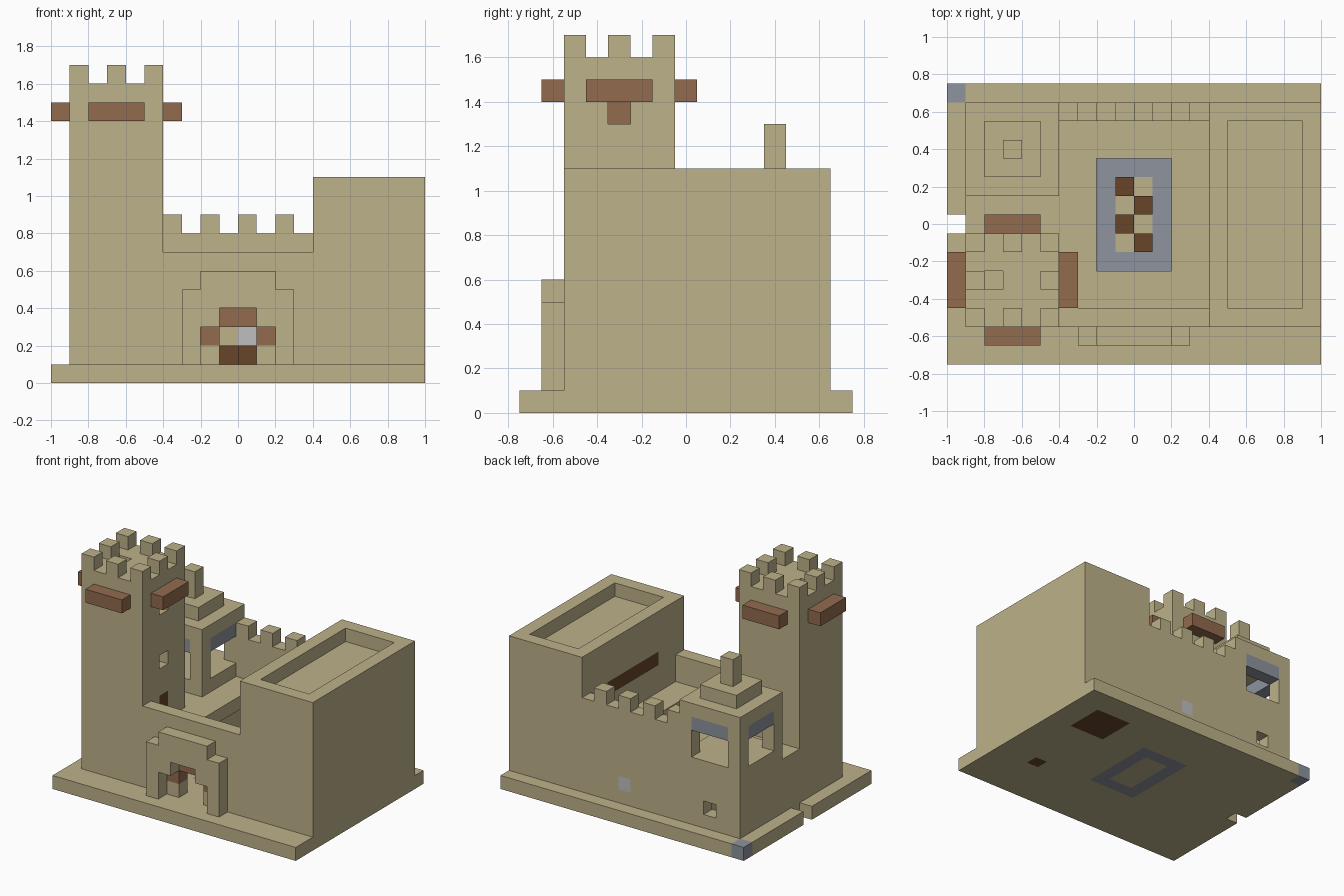
import bpy
import bmesh
from math import radians

UNIT = 0.1  # edge length of one building block

cube = bpy.data.objects.get("Cube")
if cube:
    bpy.data.objects.remove(cube, do_unlink=True)


def make_material(name, rgb):
    mat = bpy.data.materials.new(name)
    mat.use_nodes = True
    mat.diffuse_color = (*rgb, 1)
    mat.node_tree.nodes["Principled BSDF"].inputs["Base Color"].default_value = (*rgb, 1)
    return mat


SAND, WOOD, DARK, SLATE, PALE = range(5)
MATERIALS = [
    make_material("sandstone", (0.51, 0.445, 0.254)),
    make_material("brown wood", (0.288, 0.147, 0.076)),
    make_material("dark wood", (0.138, 0.058, 0.023)),
    make_material("slate blue", (0.266, 0.292, 0.342)),
    make_material("pale grey", (0.52, 0.52, 0.52)),
]


def cells(x0, x1, y0, y1, z0, z1):
    """All grid blocks inside a box, counted from the front right bottom corner."""
    return {(x, y, z) for x in range(x0, x1) for y in range(y0, y1) for z in range(z0, z1)}


def build(name, add, cut=(), paint=(), color=SAND):
    """Join boxes, carve boxes out, recolour boxes, and skin the result."""
    solid = {c: color for box in add for c in cells(*box)}
    for box in cut:
        for c in cells(*box):
            solid.pop(c, None)
    for mat, box in paint:
        for c in cells(*box) & solid.keys():
            solid[c] = mat

    bm = bmesh.new()
    verts = {}

    def vert(p):
        if p not in verts:
            verts[p] = bm.verts.new(((p[0] - 10) * UNIT, (p[1] - 7.5) * UNIT, p[2] * UNIT))
        return verts[p]

    for cell, mat in solid.items():
        for axis in range(3):
            b, c = (axis + 1) % 3, (axis + 2) % 3
            for side in (0, 1):
                near = list(cell)
                near[axis] += 2 * side - 1
                if tuple(near) in solid:
                    continue
                quad = []
                for db, dc in ((0, 0), (1, 0), (1, 1), (0, 1)):
                    p = list(cell)
                    p[axis] += side
                    p[b] += db
                    p[c] += dc
                    quad.append(vert(tuple(p)))
                face = bm.faces.new(quad if side else quad[::-1])
                face.material_index = mat
    bmesh.ops.dissolve_limit(bm, angle_limit=radians(1), verts=bm.verts[:],
                             edges=bm.edges[:], delimit={'MATERIAL'})
    mesh = bpy.data.meshes.new(name)
    bm.to_mesh(mesh)
    bm.free()
    for mat in MATERIALS:
        mesh.materials.append(mat)
    obj = bpy.data.objects.new(name, mesh)
    bpy.context.collection.objects.link(obj)
    return obj


# Ground slab with side notch, slate pool border, corner stone and buried wood
build("base", [(0, 20, 0, 15, 0, 1)],
      cut=[(0, 1, 7, 8, 0, 1)],
      paint=[(SLATE, (8, 12, 5, 11, 0, 1)), (SAND, (9, 11, 6, 10, 0, 1)),
             (SLATE, (0, 1, 14, 15, 0, 1)),
             (DARK, (15, 18, 10, 13, 0, 1)), (DARK, (16, 17, 4, 5, 0, 1))])

# Lower storey with the hall, the light well and the small back window
build("lower_storey", [(1, 14, 2, 14, 1, 5)],
      cut=[(7, 13, 3, 13, 1, 4), (8, 12, 5, 11, 1, 5), (9, 11, 2, 3, 1, 3),
           (2, 5, 10, 13, 1, 5), (3, 4, 13, 14, 2, 3)],
      paint=[(WOOD, (8, 9, 2, 3, 2, 3)), (WOOD, (11, 12, 2, 3, 2, 3)),
             (WOOD, (9, 11, 2, 3, 3, 4)), (PALE, (10, 11, 13, 14, 2, 3))])

# Staggered stools in the hall
build("stools", [(9 + (y % 2 == 0), 10 + (y % 2 == 0), y, y + 1, 1, 2) for y in range(6, 10)],
      color=DARK)

# Curtain walls
build("front_wall", [(6, 14, 2, 3, 5, 7)])
build("back_wall", [(6, 14, 13, 14, 5, 8)] + [(x, x + 1, 13, 14, 8, 9) for x in range(6, 14, 2)])

# Stepped gate porch
build("gate_porch", [(7, 13, 1, 2, 1, 5), (8, 12, 1, 2, 5, 6)],
      cut=[(8, 12, 1, 2, 1, 3), (9, 11, 1, 2, 3, 4)])

# Tall tower with battlements, roof hatch, windows and courtyard door
merlons = [(x, x + 1, y, y + 1, 16, 17) for x in (1, 3, 5) for y in (2, 4, 6) if (x, y) != (3, 4)]
build("tower", [(1, 6, 2, 7, 5, 16)] + merlons,
      cut=[(2, 3, 4, 5, 15, 16)] + [(5, 6, 4, 5, z, z + 1) for z in (9, 13)],
      paint=[(WOOD, (4, 5, 4, 5, 13, 14)), (DARK, (5, 6, 4, 5, 5, 7))])

# Wooden beams on the four tower faces
for side, box in {"front": (2, 5, 1, 2), "back": (2, 5, 7, 8),
                  "right": (0, 1, 3, 6), "left": (6, 7, 3, 6)}.items():
    build("tower_beam_" + side, [(*box, 14, 15)], color=WOOD)

# Lookout house with open windows, slate lintels and a stepped roof
build("lookout_house", [(1, 6, 9, 14, 5, 10)],
      cut=[(2, 5, 10, 13, 5, 9), (2, 5, 9, 14, 6, 8), (1, 6, 10, 13, 6, 8)],
      paint=[(SLATE, (2, 5, 9, 14, 8, 9)), (SLATE, (1, 6, 10, 13, 8, 9))])
build("lookout_floor", [(2, 5, 10, 13, 5, 6)])
build("lookout_roof", [(2, 5, 10, 13, 10, 11), (3, 4, 11, 12, 11, 13)])

# Large keep with sunken roof and a wooden band towards the courtyard
build("keep", [(14, 20, 2, 14, 1, 11)],
      cut=[(15, 19, 3, 13, 10, 11)],
      paint=[(DARK, (14, 15, 5, 11, 7, 8))])
